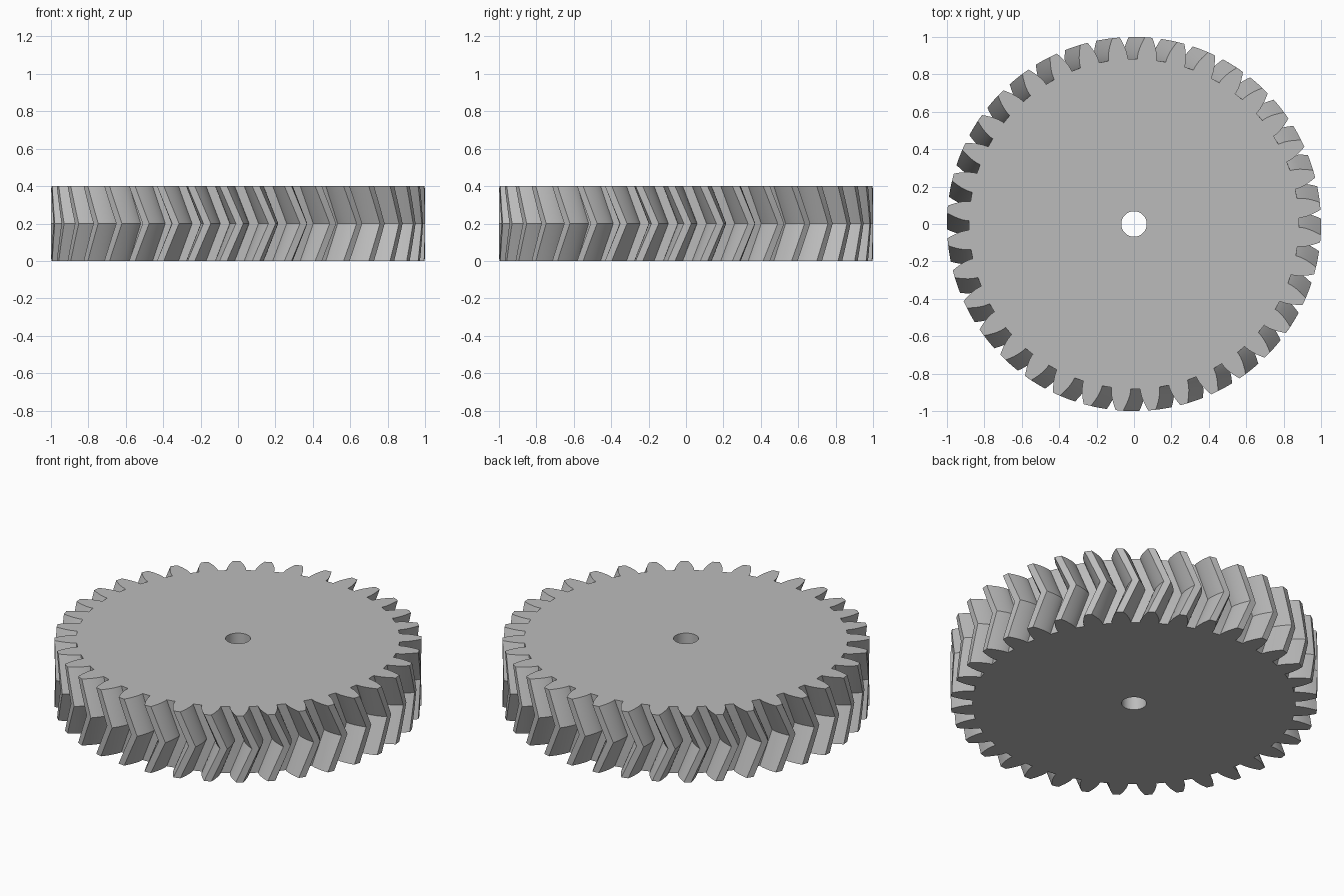
import bpy, bmesh, math

if "Cube" in bpy.data.objects:
    bpy.data.objects.remove(bpy.data.objects["Cube"])

# Gear proportions
TEETH = 36
HEIGHT = 0.4
MODULE = 2.0 / (TEETH + 2)
PITCH_R = MODULE * TEETH / 2
TIP_R = 1.0
ROOT_R = 0.882
BASE_R = PITCH_R * math.cos(math.radians(20))
HOLE_R = 0.068
HOLE_SIDES = 72          # two hole segments per tooth
TWIST = math.radians(5)  # turn of the middle relative to both faces
PHASE = math.radians(-4.5)
SLICES = 4               # layers in each half


def involute(r):
    a = math.acos(min(1, BASE_R / r))
    return math.tan(a) - a


def half_angle(r):
    """Half of the tooth's angular width at radius r."""
    return math.pi / (2 * TEETH) + involute(PITCH_R) - involute(max(r, BASE_R))


# One tooth from root to tip and back, repeated around the circle
radii = [ROOT_R] + [BASE_R + (TIP_R - BASE_R) * i / 5 for i in range(6)]
tooth = [(r, -half_angle(r)) for r in radii] + [(r, half_angle(r)) for r in reversed(radii)]
outline = [(r, a + 2 * math.pi * t / TEETH) for t in range(TEETH) for r, a in tooth]

bm = bmesh.new()


def ring(points, z, turn):
    return [bm.verts.new((r * math.cos(a + turn), r * math.sin(a + turn), z)) for r, a in points]


def bridge(low, high):
    n = len(low)
    for i in range(n):
        j = (i + 1) % n
        bm.faces.new((low[i], low[j], high[j], high[i]))


# Herringbone rim
layers = []
for k in range(2 * SLICES + 1):
    f = k / (2 * SLICES)
    turn = PHASE + TWIST * (1 - abs(2 * f - 1))
    layers.append(ring(outline, HEIGHT * f, turn))
for low, high in zip(layers, layers[1:]):
    bridge(low, high)

# Centre hole
circle = [(HOLE_R, 2 * math.pi * i / HOLE_SIDES) for i in range(HOLE_SIDES)]
hole_low, hole_high = ring(circle, 0, PHASE), ring(circle, HEIGHT, PHASE)
bridge(hole_high, hole_low)

# Flat end faces: a tooth cap plus a wedge of the disc for every tooth
P = len(tooth)
for rim, hole, up in ((layers[0], hole_low, False), (layers[-1], hole_high, True)):
    for t in range(TEETH):
        s = t * P
        nxt = (s + P) % (P * TEETH)
        h0, h1, h2 = (hole[(2 * t + d) % HOLE_SIDES] for d in range(3))
        faces = [[rim[s + i], rim[s + i + 1], rim[s + P - 2 - i], rim[s + P - 1 - i]]
                 for i in range(P // 2 - 1)]
        faces.append([h0, rim[s], rim[s + P - 1], rim[nxt], h2, h1])
        for f in faces:
            bm.faces.new(f if up else f[::-1])

bmesh.ops.recalc_face_normals(bm, faces=bm.faces)
mesh = bpy.data.meshes.new("herringbone_gear")
bm.to_mesh(mesh)
bm.free()

gear = bpy.data.objects.new("herringbone_gear", mesh)
bpy.context.collection.objects.link(gear)
grey = bpy.data.materials.new("plain_grey")
grey.diffuse_color = (0.5, 0.5, 0.5, 1)
grey.use_nodes = True
grey.node_tree.nodes["Principled BSDF"].inputs["Base Color"].default_value = grey.diffuse_color
mesh.materials.append(grey)

# Smooth flanks with crisp edges
bpy.context.view_layer.objects.active = gear
gear.select_set(True)
bpy.ops.object.shade_smooth_by_angle(angle=math.radians(25))
